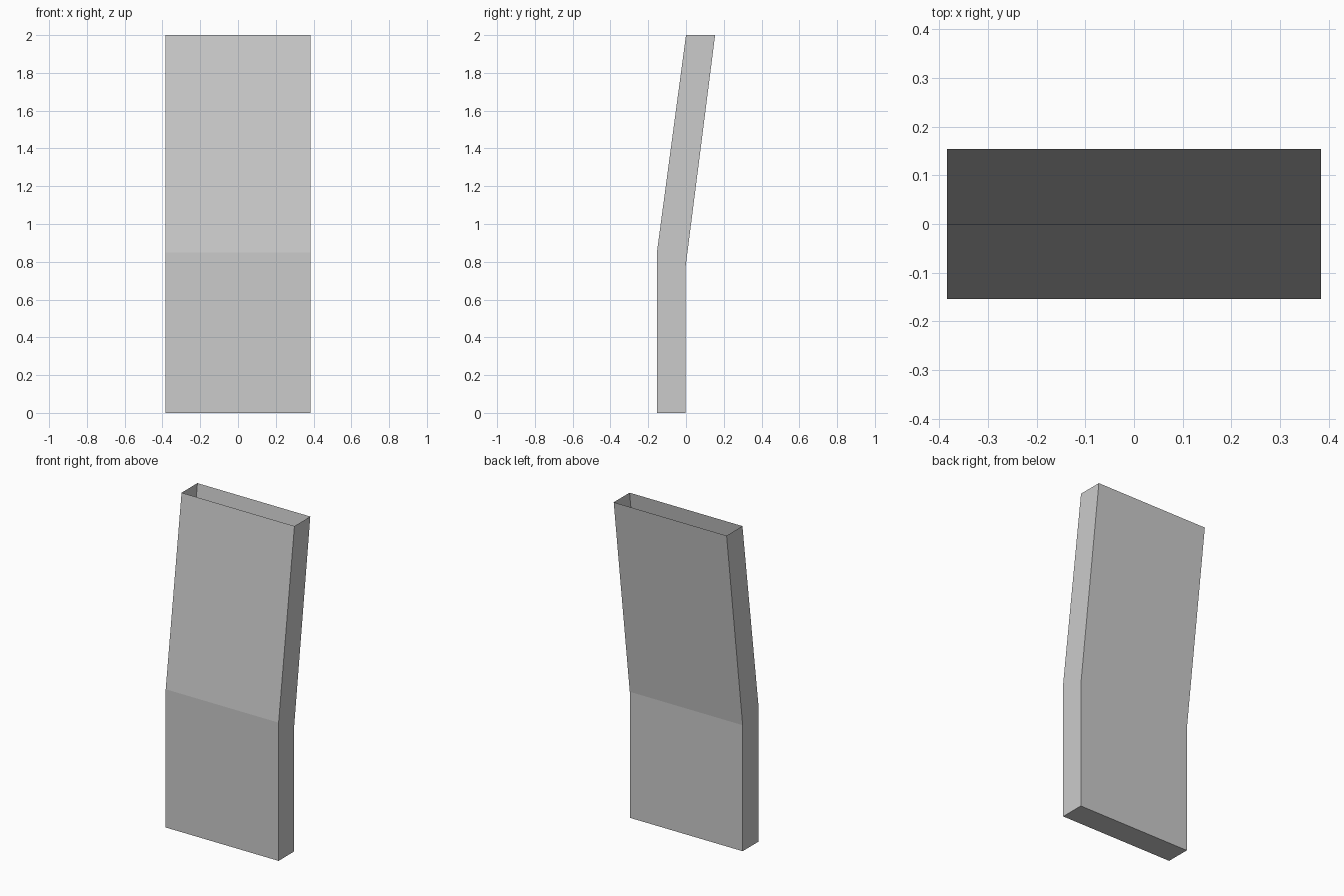
import bpy, bmesh
from mathutils import Vector

if "Cube" in bpy.data.objects:
    bpy.data.objects.remove(bpy.data.objects["Cube"])

HALF_WIDTH = 0.384

# Side profile (y, z) of the bent sleeve
profile = [(-0.154, 0), (-0.002, 0), (-0.002, 0.775), (0.154, 2), (0, 2), (-0.154, 0.85)]

# Extrude the profile across the width
bm = bmesh.new()
side = bm.faces.new([bm.verts.new((-HALF_WIDTH, y, z)) for y, z in profile])
ext = bmesh.ops.extrude_face_region(bm, geom=[side], use_keep_orig=True)
new_verts = [g for g in ext["geom"] if isinstance(g, bmesh.types.BMVert)]
bmesh.ops.translate(bm, verts=new_verts, vec=Vector((2 * HALF_WIDTH, 0, 0)))
bmesh.ops.recalc_face_normals(bm, faces=bm.faces)

# Leave the top open: thin walls, closed bottom
top = [f for f in bm.faces if all(v.co.z > 1.99 for v in f.verts)]
bmesh.ops.delete(bm, geom=top, context="FACES_ONLY")

mesh = bpy.data.meshes.new("bent_sleeve")
bm.to_mesh(mesh)
bm.free()
bpy.context.collection.objects.link(bpy.data.objects.new("bent_sleeve", mesh))
